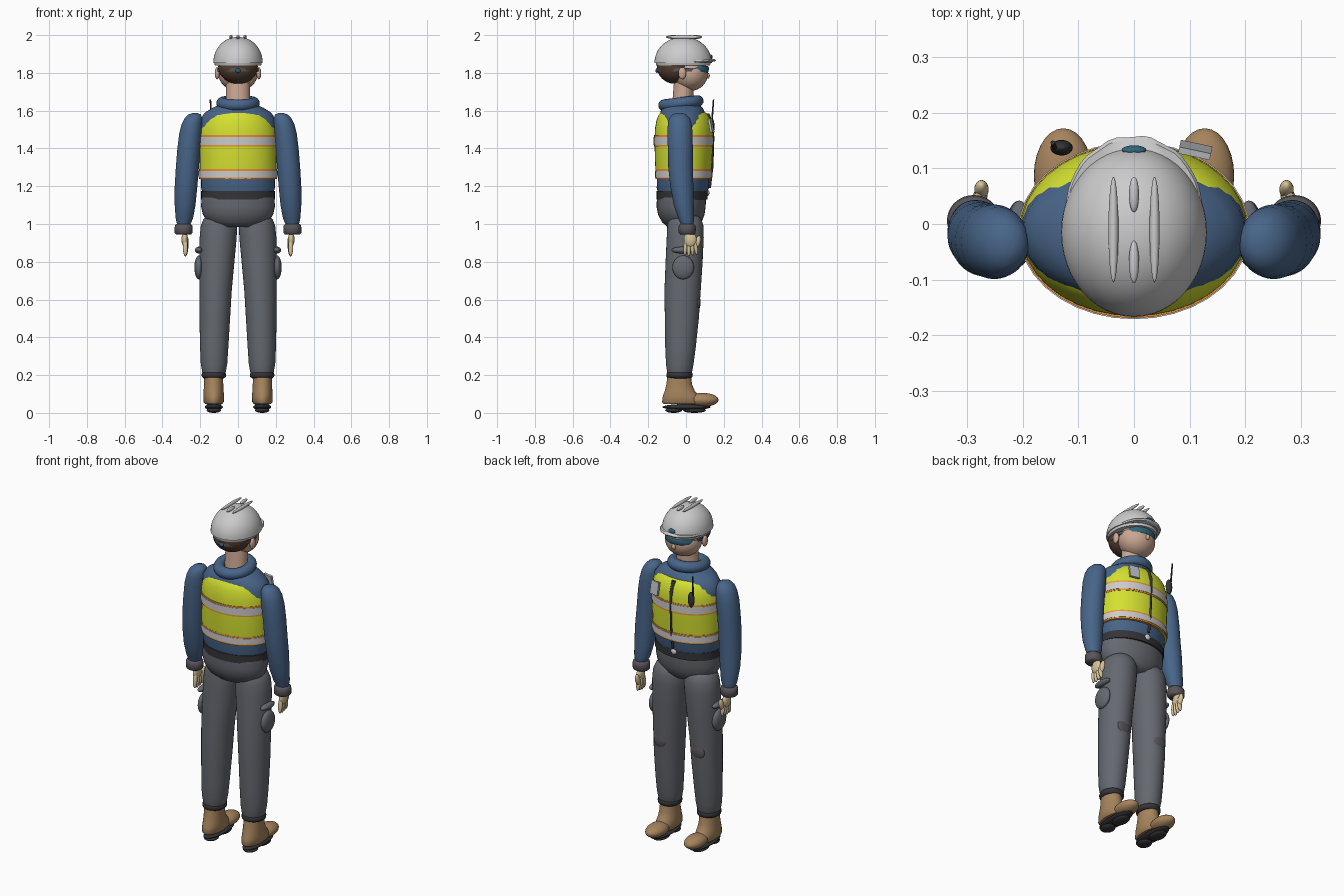
import bpy, bmesh, math

def mat(name, r, g, b):
    m = bpy.data.materials.new(name)
    m.diffuse_color = (r, g, b, 1)
    return m

SHIRT = mat("blue_cloth", .065, .13, .25)
VEST = mat("safety_yellow", .66, .75, .03)
ORANGE = mat("orange_trim", .85, .28, .03)
WHITE = mat("reflective_white", .8, .8, .8)
PANTS = mat("trouser_grey", .13, .14, .16)
DARK = mat("dark_grey", .035, .035, .04)
CUFF = mat("cuff_grey", .1, .09, .1)
SKIN = mat("skin", .6, .39, .29)
HAIR = mat("brown_hair", .09, .05, .03)
GLOVE = mat("tan_glove", .68, .55, .32)
BOOT = mat("brown_leather", .38, .23, .11)
LENS = mat("blue_lens", .03, .13, .2)
CARD = mat("pale_card", .5, .52, .54)

def finish(o, name, m):
    o.name = name
    if m:
        o.data.materials.append(m)
    bpy.ops.object.select_all(action='DESELECT')
    o.select_set(True)
    bpy.context.view_layer.objects.active = o
    bpy.ops.object.shade_smooth_by_angle(angle=math.radians(50))
    return o

def loft(name, rings, m, n=36):
    """Closed skin through horizontal ellipses (z, cx, cy, rx, ry)."""
    bm = bmesh.new()
    loops = []
    for z, cx, cy, rx, ry in rings:
        loops.append([bm.verts.new((cx + rx * math.cos(2 * math.pi * i / n),
                                    cy + ry * math.sin(2 * math.pi * i / n), z)) for i in range(n)])
    for a, b in zip(loops, loops[1:]):
        for i in range(n):
            j = (i + 1) % n
            bm.faces.new((a[i], a[j], b[j], b[i]))
    bm.faces.new(loops[0])
    bm.faces.new(loops[-1])
    bmesh.ops.recalc_face_normals(bm, faces=bm.faces)
    me = bpy.data.meshes.new(name)
    bm.to_mesh(me)
    bm.free()
    o = bpy.data.objects.new(name, me)
    bpy.context.collection.objects.link(o)
    return finish(o, name, m)

def ball(name, loc, size, m, rot=(0, 0, 0)):
    bpy.ops.mesh.primitive_uv_sphere_add(segments=28, ring_count=16, location=loc, rotation=rot)
    o = bpy.context.object
    o.scale = size
    return finish(o, name, m)

def box(name, loc, size, m, rot=(0, 0, 0)):
    bpy.ops.mesh.primitive_cube_add(size=1, location=loc, rotation=rot)
    o = bpy.context.object
    o.scale = size
    return finish(o, name, m)

# Torso: shirt, vest and reflective bands
loft("shirt", [(1.15, 0, -.02, .182, .125), (1.19, 0, -.017, .195, .138), (1.3, 0, -.013, .198, .14),
               (1.42, 0, -.013, .2, .14), (1.51, 0, -.013, .203, .135), (1.555, 0, -.015, .2, .125),
               (1.59, 0, -.018, .175, .118), (1.615, 0, -.02, .135, .108), (1.635, 0, -.02, .09, .085)], SHIRT)
loft("vest", [(1.237, 0, -.013, .203, .145), (1.34, 0, -.013, .204, .152), (1.44, 0, -.011, .205, .155),
              (1.5, 0, -.011, .203, .154), (1.55, 0, -.012, .188, .144), (1.575, 0, -.014, .17, .132),
              (1.59, 0, -.015, .15, .12)], VEST)
for part, z0, z1, ry in (("lower", 1.237, 1.29, .15), ("upper", 1.41, 1.47, .157)):
    loft(part + "_vest_trim", [(z0, 0, -.012, .206, ry), (z1, 0, -.012, .206, ry)], ORANGE)
    loft(part + "_vest_stripe", [(z0 + .009, 0, -.012, .208, ry + .002),
                                 (z1 - .009, 0, -.012, .208, ry + .002)], WHITE)

# Front details: zip, radio, badge card
loft("zip", [(1.19, 0, .12, .006, .012), (1.3, 0, .133, .006, .012), (1.45, 0, .142, .007, .008),
             (1.52, 0, .138, .01, .01), (1.585, 0, .112, .012, .012)], DARK, 12)
ball("belt_buckle", (0, .112, 1.165), (.018, .012, .018), WHITE)
ball("radio", (-.13, .137, 1.515), (.02, .014, .045), DARK)
loft("radio_antenna", [(1.53, -.142, .136, .005, .005), (1.66, -.146, .146, .004, .004)], DARK, 10)
box("badge_card", (.11, .133, 1.52), (.058, .012, .075), CARD, (math.radians(10), 0, math.radians(-12)))

# Belt and hips
loft("belt", [(1.13, 0, -.02, .195, .135), (1.175, 0, -.02, .195, .135)], DARK)
loft("hips", [(.985, 0, -.02, .11, .08), (1.01, 0, -.022, .162, .105), (1.05, 0, -.025, .186, .123),
              (1.09, 0, -.026, .195, .13), (1.14, 0, -.024, .194, .13)], PANTS)

# Neck, collar, head
loft("neck", [(1.6, 0, -.018, .068, .06), (1.67, 0, -.016, .064, .054), (1.75, 0, -.01, .064, .054)], SKIN)
bpy.ops.mesh.primitive_torus_add(major_radius=.084, minor_radius=.031, major_segments=40, minor_segments=16,
                                 location=(0, -.027, 1.64), rotation=(math.radians(7), 0, 0))
bpy.context.object.scale = (1, 1.05, 1)
finish(bpy.context.object, "collar", SHIRT)
ball("head", (0, .022, 1.797), (.104, .094, .093), SKIN)
ball("nose", (0, .114, 1.785), (.012, .012, .016), SKIN)
ball("hair", (0, -.057, 1.832), (.105, .097, .09), HAIR)
loft("goggle_strap", [(1.808, 0, -.018, .109, .137), (1.825, 0, -.018, .109, .137)], CUFF)
ball("strap_knob", (0, -.153, 1.812), (.013, .009, .012), LENS)
loft("goggle_lens", [(1.798, 0, .04, .087, .073), (1.806, 0, .04, .093, .08),
                     (1.828, 0, .04, .093, .081), (1.836, 0, .04, .087, .077)], LENS)

# Hard hat
dome = []
for i in range(13):
    a = math.radians(i * 7.4)
    dome.append((1.852 + .138 * math.sin(a), 0, -.015, .131 * math.cos(a) ** .95, .152 * math.cos(a) ** .95))
loft("helmet_shell", dome, None, 48)
loft("helmet_band", [(1.838, 0, -.015, .122, .142), (1.856, 0, -.015, .126, .146)], None, 48)
brim = loft("helmet_brim", [(-.007, 0, .03, .118, .124), (0, 0, .03, .122, .13), (.007, 0, .03, .118, .124)], None, 48)
brim.rotation_euler.x = math.radians(4)
brim.location.z = 1.856
for i, v in enumerate(brim.data.vertices):  # scalloped rim
    if i % 4 < 2:
        v.co.y = .03 + (v.co.y - .03) * .975
ball("helmet_badge", (0, .133, 1.885), (.022, .008, .012), LENS, (math.radians(15), 0, 0))
for x, y, l in ((-.037, -.01, .095), (.037, -.01, .095), (0, .053, .032), (0, -.068, .038)):
    ball("helmet_rib", (x, y, 1.99), (.009, l, .01), None)

# Mirrored limbs
for s, side in ((-1, "left_"), (1, "right_")):
    ball(side + "ear", (s * .11, -.02, 1.798), (.013, .021, .032), SKIN)

    # Arm, cuff and hand
    loft(side + "sleeve", [(z, s * x, y, rx, ry) for z, x, y, rx, ry in (
        (1.588, .228, -.035, .012, .015), (1.58, .23, -.035, .033, .037), (1.56, .236, -.034, .047, .055),
        (1.53, .243, -.033, .055, .063), (1.48, .251, -.032, .06, .067), (1.4, .26, -.03, .061, .066),
        (1.3, .268, -.029, .061, .065), (1.2, .275, -.022, .06, .061), (1.1, .28, -.012, .055, .053),
        (1.03, .284, .001, .046, .042), (1.0, .287, .006, .036, .034), (.98, .288, .006, .03, .03))], SHIRT)
    loft(side + "cuff", [(z, s * .288, .006, .048 - d, .046 - d) for z, d in
                         ((.945, .008), (.953, .001), (.975, 0), (.992, .002), (1.0, .01))], CUFF)
    ball(side + "palm", (s * .282, .022, .918), (.017, .034, .04), GLOVE)
    for k in range(4):
        ball(side + "finger", (s * (.279 - .001 * k), -.003 + .018 * k, .873 + .004 * abs(k - 1)),
             (.013, .0105, .045), GLOVE, (math.radians(4 * k - 4), 0, 0))
    ball(side + "thumb", (s * .274, .062, .905), (.013, .015, .034), GLOVE, (math.radians(-15), 0, 0))

    # Trouser leg, pocket and knee patch
    loft(side + "leg", [(z, s * x, y, rx, ry) for z, x, y, rx, ry in (
        (1.05, .1, -.01, .06, .07), (1.025, .1, -.006, .083, .087), (.99, .101, -.003, .096, .096),
        (.93, .105, -.004, .098, .098), (.8, .112, -.01, .093, .098), (.65, .119, -.018, .086, .096),
        (.5, .123, -.022, .081, .09), (.35, .126, -.029, .075, .081), (.26, .127, -.033, .07, .073),
        (.215, .127, -.034, .062, .066), (.195, .127, -.035, .055, .06))], PANTS)
    loft(side + "leg_cuff", [(z, s * .128, -.034, .065 - d, .07 - d) for z, d in
                             ((.183, .012), (.19, .002), (.203, 0), (.214, .004), (.22, .012))], DARK)
    ball(side + "pocket", (s * .207, -.015, .77), (.024, .057, .063), PANTS)
    ball(side + "pocket_flap", (s * .206, -.017, .862), (.022, .059, .018), PANTS)
    ball(side + "knee_patch", (s * .125, .063, .585), (.04, .014, .04), CUFF)

    # Boot and floating sole
    loft(side + "boot", [(z, s * .129, y, rx, ry) for z, y, rx, ry in (
        (.048, -.02, .046, .1), (.058, -.021, .054, .106), (.09, -.026, .055, .096), (.115, -.033, .053, .08),
        (.15, -.036, .051, .068), (.2, -.036, .05, .062))], BOOT)
    ball(side + "toe_cap", (s * .127, .087, .069), (.053, .085, .037), BOOT)
    ball(side + "sole", (s * .128, .003, .031), (.048, .128, .016), DARK)
    for y, l in ((-.065, .045), (.045, .06)):
        ball(side + "tread", (s * .128, y, .014), (.038, l, .014), DARK)
